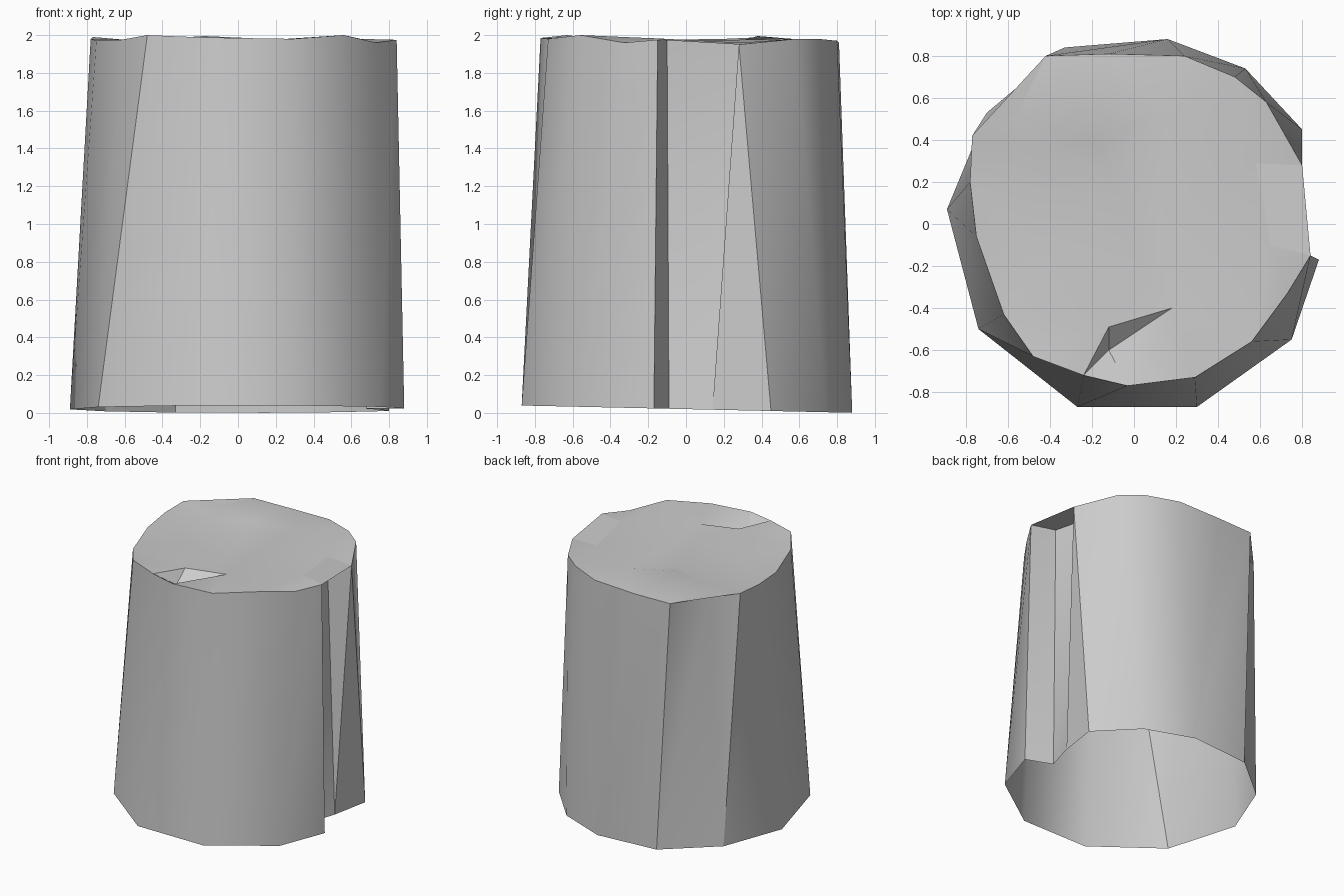
import bpy, bmesh, math
from mathutils import Vector
from mathutils.geometry import delaunay_2d_cdt

cube = bpy.data.objects.get("Cube")
if cube:
    bpy.data.objects.remove(cube, do_unlink=True)

grey = bpy.data.materials.new("weathered_grey")
grey.use_nodes = True
COLOR = (0.6, 0.6, 0.6, 1)
grey.diffuse_color = COLOR
grey.node_tree.nodes["Principled BSDF"].inputs["Base Color"].default_value = COLOR

# Ground outline, counter-clockwise from the split on the left side
base = [(.88, -.17), (.68, -.09), (.75, .14), (.80, .45), (.53, .74), (.16, .88),
        (-.33, .84), (-.70, .53), (-.89, .07), (-.74, -.50), (-.27, -.87),
        (.30, -.87), (.75, -.55)]

# Cut rim: x, y, z and the ground point it runs down to
rim = [(.84, -.15, 1.975, 0), (.65, -.10, 1.98, 1), (.58, .29, 1.96, 2),
       (.80, .28, 1.95, 3), (.63, .58, 1.98, 4), (.48, .70, 1.98, 4),
       (.24, .80, 1.97, 5), (-.12, .81, 1.96, 5), (-.42, .80, 1.96, 6),
       (-.56, .52, 1.97, 7), (-.77, .42, 1.99, 7), (-.78, .20, 1.98, 8),
       (-.75, -.06, 1.97, 8), (-.62, -.43, 1.975, 9), (-.48, -.63, 2, 9),
       (-.24, -.72, 1.99, 10), (-.03, -.77, 1.985, 10), (.29, -.73, 1.98, 11),
       (.56, -.56, 2, 12), (.73, -.33, 1.96, 12)]

# Chips and gentle bumps on the cut surface
inner = [(-.12, -.49, 1.98), (-.12, -.60, 1.89), (-.45, .36, 1.95), (-.12, .25, 1.96),
         (-.18, .38, 1.995), (.05, -.20, 1.985), (.12, 0, 1.97), (.18, -.40, 1.975),
         (.15, .52, 1.98), (-.45, -.15, 1.975)]

bm = bmesh.new()
low = [bm.verts.new((x, y, .02 - .022 * y)) for x, y in base]
top = [bm.verts.new(p[:3]) for p in rim]
mid = [bm.verts.new(p) for p in inner]

# Bark wall
n = len(rim)
for i in range(n):
    j = (i + 1) % n
    a, b = rim[i][3], rim[j][3]
    bm.faces.new((top[i], low[a], top[j]))
    if a != b:
        bm.faces.new((top[j], low[a], low[b]))

# Cut surface, open underneath
cap = top + mid
flat = [Vector(v.co[:2]) for v in cap]
edges = [(i, (i + 1) % n) for i in range(n)] + [(n, n + 1)]
_, _, tris, _, _, _ = delaunay_2d_cdt(flat, edges, [list(range(n))], 1, 1e-5, True)
_, _, tris, source, _, _ = delaunay_2d_cdt(flat, edges, [list(range(n))], 1, 1e-5, True)
for tri in tris:
    bm.faces.new([cap[source[k][0]] for k in tri])

mesh = bpy.data.meshes.new("stump")
bm.to_mesh(mesh)
bm.free()
mesh.materials.append(grey)
stump = bpy.data.objects.new("stump", mesh)
bpy.context.scene.collection.objects.link(stump)

bpy.ops.object.select_all(action='DESELECT')
stump.select_set(True)
bpy.context.view_layer.objects.active = stump
bpy.ops.object.shade_smooth_by_angle(angle=math.radians(32))
